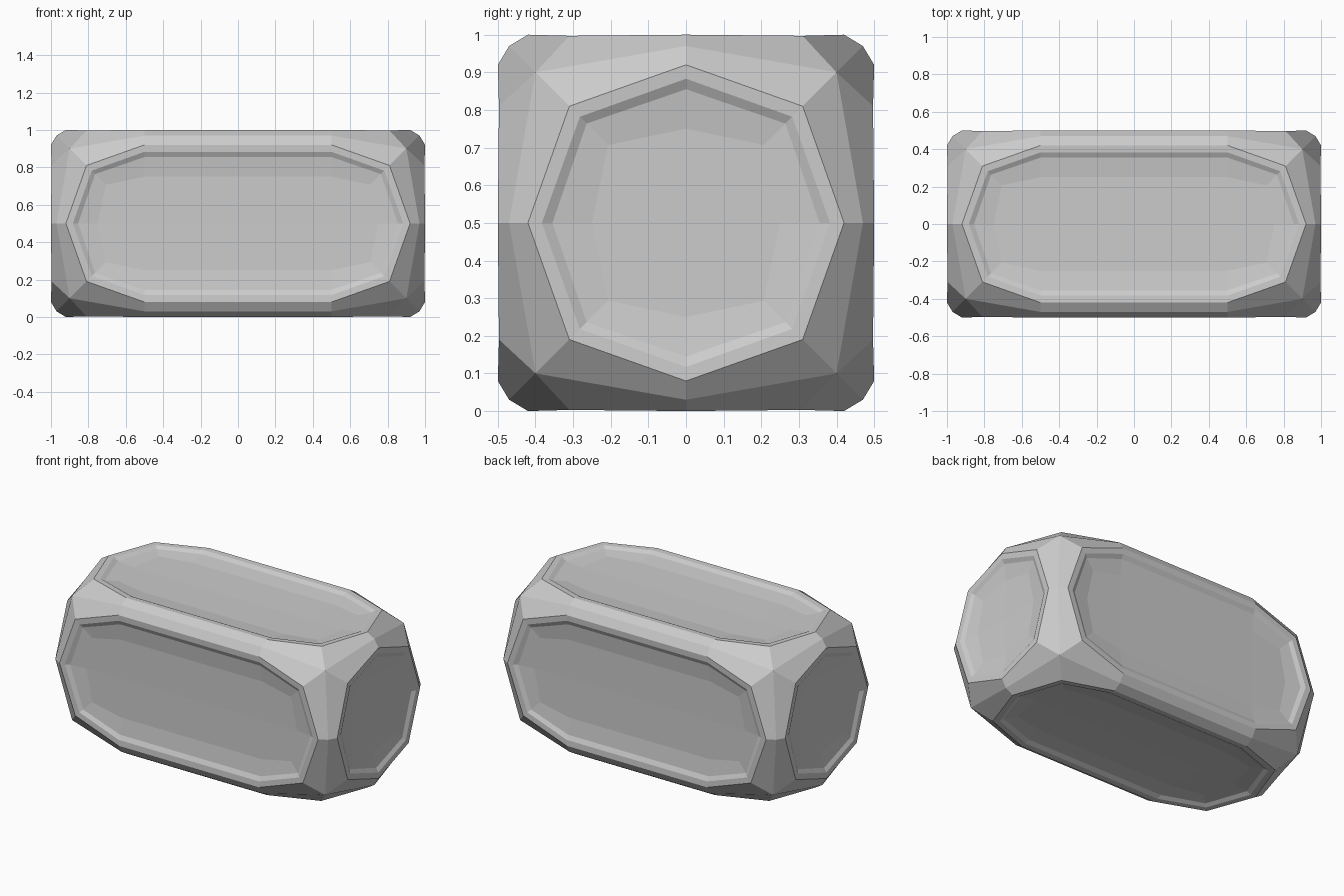
import bpy, bmesh
from mathutils import Vector

if "Cube" in bpy.data.objects:
    bpy.data.objects.remove(bpy.data.objects["Cube"])

# Panel rings: (mid-side distance, diagonal distance, mid height, diagonal height)
RINGS = [
    (0.42, 0.31, 0.500, 0.497),    # rim
    (0.383, 0.282, 0.498, 0.496),  # lip inner edge
    (0.355, 0.264, 0.484, 0.483),  # foot of the step
    (0.25, 0.207, 0.471, 0.472),   # floor
]
CENTRE_HEIGHT = 0.468
CORNER = (0.40, 0.40, 0.40)
EDGE_MID = 0.47
STRETCH = 0.5  # half length of the straight middle section


def quarter_panel():
    """Quads of one quarter of a face, in (u, v, w) with w pointing outwards."""
    quads = []
    mu = [Vector((m, 0, h)) for m, d, h, k in RINGS]
    mv = [Vector((0, m, h)) for m, d, h, k in RINGS]
    dg = [Vector((d, d, k)) for m, d, h, k in RINGS]
    c = Vector(CORNER)
    # outer bevel
    quads.append((c, Vector((EDGE_MID, 0, EDGE_MID)), mu[0], dg[0]))
    quads.append((c, Vector((0, EDGE_MID, EDGE_MID)), mv[0], dg[0]))
    # lip, step and sloping floor
    for i in range(len(RINGS) - 1):
        quads.append((dg[i], mu[i], mu[i + 1], dg[i + 1]))
        quads.append((dg[i], mv[i], mv[i + 1], dg[i + 1]))
    # centre of the floor
    quads.append((dg[-1], mu[-1], Vector((0, 0, CENTRE_HEIGHT)), mv[-1]))
    return quads


def add_face(bm, pts):
    f = bm.faces.new([bm.verts.new(p) for p in pts])
    f.normal_update()
    return f


bm = bmesh.new()
shift = Vector((STRETCH, 0, 0))
for axis in range(3):
    for quad in quarter_panel():
        # turn the panel towards x, y or z
        pts = [Vector([p[(i - axis - 1) % 3] for i in range(3)]) for p in quad]
        centre = sum(pts, Vector()) / 4
        f = add_face(bm, [p + shift for p in pts])
        if f.normal.dot(centre) < 0:
            f.normal_flip()
        # straight middle section
        for a, b in zip(pts, pts[1:] + pts[:1]):
            if abs(a.x) < 1e-6 and abs(b.x) < 1e-6:
                s = add_face(bm, [a, b, b + shift, a + shift])
                if s.normal.dot(a + b) < 0:
                    s.normal_flip()
bmesh.ops.remove_doubles(bm, verts=bm.verts, dist=1e-4)

mesh = bpy.data.meshes.new("panelled_block")
bm.to_mesh(mesh)
bm.free()
block = bpy.data.objects.new("panelled_block", mesh)
bpy.context.collection.objects.link(block)
block.location.z = 0.5

# mirror the octant to all sides
mirror = block.modifiers.new("mirror", 'MIRROR')
mirror.use_axis = (True, True, True)
mirror.use_clip = True
mirror.merge_threshold = 0.0005
